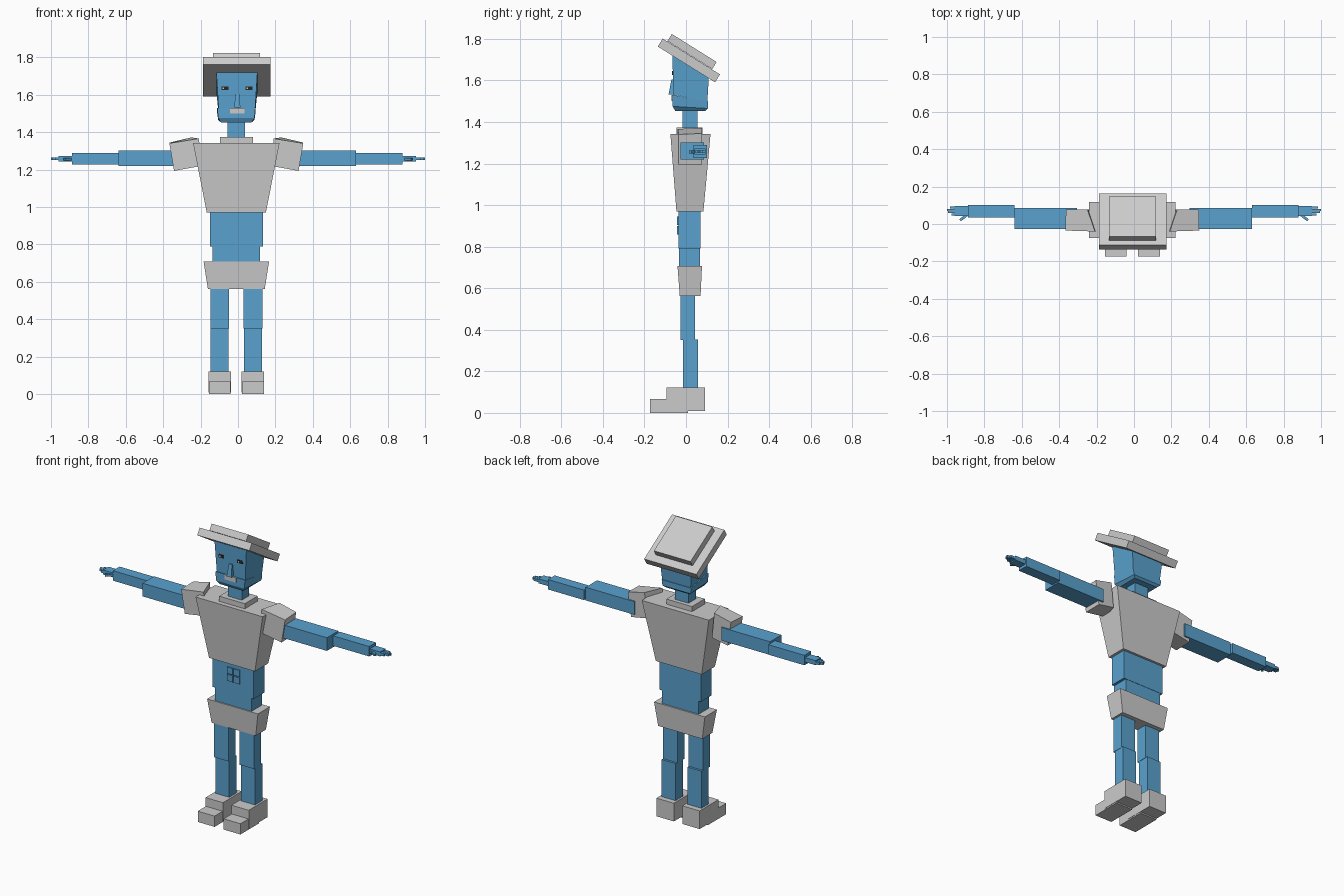
import bpy
from math import radians
from mathutils import Matrix, Vector

CX = -0.009  # body centre line


def material(name, rgb):
    m = bpy.data.materials.new(name)
    m.diffuse_color = (*rgb, 1)
    return m


BLUE = material("blue", (0.10, 0.36, 0.62))
BLACK = material("black", (0.02, 0.02, 0.02))
FACES = [(0, 3, 2, 1), (4, 5, 6, 7), (0, 1, 5, 4), (1, 2, 6, 5), (2, 3, 7, 6), (3, 0, 4, 7)]


def hexa(name, verts, mat=None, flip=False):
    me = bpy.data.meshes.new(name)
    me.from_pydata([tuple(v) for v in verts], [], [f[::-1] if flip else f for f in FACES])
    ob = bpy.data.objects.new(name, me)
    bpy.context.collection.objects.link(ob)
    if mat:
        me.materials.append(mat)
    return ob


def rect(hw, y0, y1, zf, zb, cx):
    return [(cx - hw, y0, zf), (cx + hw, y0, zf), (cx + hw, y1, zb), (cx - hw, y1, zb)]


def taper(name, low, high, mat=None, cx=CX):
    """Block between two rectangles (half width, front y, back y, z[, back z])."""
    return hexa(name, rect(*low[:4], low[-1], cx) + rect(*high[:4], high[-1], cx), mat)


def box(name, x0, x1, y0, y1, z0, z1, mat=None):
    h, c = abs(x1 - x0) / 2, (x0 + x1) / 2
    return taper(name, (h, y0, y1, z0), (h, y0, y1, z1), mat, c)


def tilted(name, centre, size, rot_axis, angle, mat=None):
    ob = taper(name, (size[0] / 2, -size[1] / 2, size[1] / 2, -size[2] / 2),
               (size[0] / 2, -size[1] / 2, size[1] / 2, size[2] / 2), mat, 0)
    ob.data.transform(Matrix.Translation(Vector(centre)) @ Matrix.Rotation(radians(angle), 4, rot_axis))
    return ob


# Hat
tilted("hat_brim", (-0.006, 0.014, 1.696), (0.36, 0.325, 0.045), 'X', -32)
tilted("hat_crown", (-0.008, 0.029, 1.739), (0.252, 0.254, 0.04), 'X', -32)

# Head, jaw and neck
taper("head", (0.098, -0.060, 0.103, 1.53, 1.50), (0.110, -0.066, 0.110, 1.725, 1.62), BLUE, -0.006)
taper("jaw_upper", (0.097, -0.064, 0.106, 1.475, 1.465), (0.102, -0.064, 0.106, 1.53, 1.50), BLUE)
taper("jaw_lower", (0.082, -0.052, 0.094, 1.453), (0.097, -0.064, 0.106, 1.475, 1.465), BLUE)
taper("neck", (0.047, -0.017, 0.055, 1.36), (0.047, -0.017, 0.055, 1.48), BLUE)

# Face
hexa("nose", [(-0.02, -0.084, 1.532), (0.013, -0.084, 1.532), (0.013, -0.05, 1.532), (-0.02, -0.05, 1.532),
              (-0.014, -0.070, 1.605), (0.007, -0.070, 1.605), (0.007, -0.05, 1.605), (-0.014, -0.05, 1.605)], BLUE)
box("mouth", -0.043, 0.035, -0.069, -0.05, 1.50, 1.53)
for side, s in (("left", 1), ("right", -1)):
    c = -0.006 + s * 0.064
    box(side + "_eye", c - 0.019, c + 0.019, -0.067, -0.05, 1.626, 1.645, BLACK)
    box(side + "_eye_glint", c - 0.012, c - 0.004, -0.068, -0.05, 1.631, 1.640)

# Torso
taper("collar", (0.088, -0.046, 0.08, 1.33), (0.088, -0.046, 0.08, 1.373))
taper("chest", (0.158, -0.046, 0.084, 0.97), (0.231, -0.075, 0.118, 1.341))
taper("waist", (0.142, -0.036, 0.07, 0.79), (0.142, -0.036, 0.07, 0.98), BLUE)
taper("lower_waist", (0.126, -0.034, 0.068, 0.69), (0.126, -0.034, 0.068, 0.79), BLUE)
taper("pelvis", (0.152, -0.030, 0.070, 0.562), (0.175, -0.041, 0.077, 0.708))
for row in range(2):
    for col in (-1, 1):
        c, z = -0.003 + col * 0.0235, 0.905 - row * 0.046
        box(f"stomach_muscle_{row}_{col}", c - 0.02, c + 0.02, -0.043, -0.03, z, z + 0.04, BLUE)

for side, s in (("left", 1), ("right", -1)):
    # Shoulder pad: slanted block with a skewed inner face
    pts = [(0.185, -0.04, 1.22), (0.333, -0.035, 1.193), (0.333, 0.078, 1.195), (0.225, 0.078, 1.215),
           (0.200, -0.04, 1.366), (0.358, -0.035, 1.340), (0.355, 0.078, 1.345), (0.240, 0.078, 1.372)]
    hexa(side + "_shoulder_pad", [(CX + s * x, y, z) for x, y, z in pts], None, s < 0)

    # Arm
    def arm(name, x0, x1, y0, y1, z0, z1):
        box(f"{side}_{name}", s * x0 - 0.004, s * x1 - 0.004, y0, y1, z0, z1, BLUE)
    arm("upper_arm", 0.30, 0.635, -0.026, 0.086, 1.219, 1.301)
    arm("forearm", 0.635, 0.883, 0.036, 0.102, 1.227, 1.289)
    arm("palm", 0.883, 0.955, 0.042, 0.095, 1.244, 1.272)
    for i, tip in enumerate((0.975, 0.995, 1.0, 0.985)):
        y = 0.045 + i * 0.0125
        box(f"{side}_finger_{i}", s * 0.945, s * tip, y, y + 0.011, 1.250, 1.265, BLUE)
    tilted(side + "_thumb", (s * 0.908, 0.037, 1.256), (0.055, 0.014, 0.014), 'Z', -s * 38, BLUE)

    # Leg and boot
    c = CX + s * 0.089
    taper(side + "_thigh", (0.05, -0.027, 0.043, 0.35), (0.05, -0.027, 0.043, 0.58), BLUE, c)
    taper(side + "_shin", (0.048, -0.015, 0.057, 0.10), (0.048, -0.015, 0.057, 0.352), BLUE, c)
    taper(side + "_boot_heel", (0.06, -0.094, 0.091, 0.008), (0.06, -0.094, 0.091, 0.121), None, c)
    taper(side + "_boot_toe", (0.058, -0.173, 0.01, 0.0), (0.058, -0.173, 0.01, 0.067), None, c)
